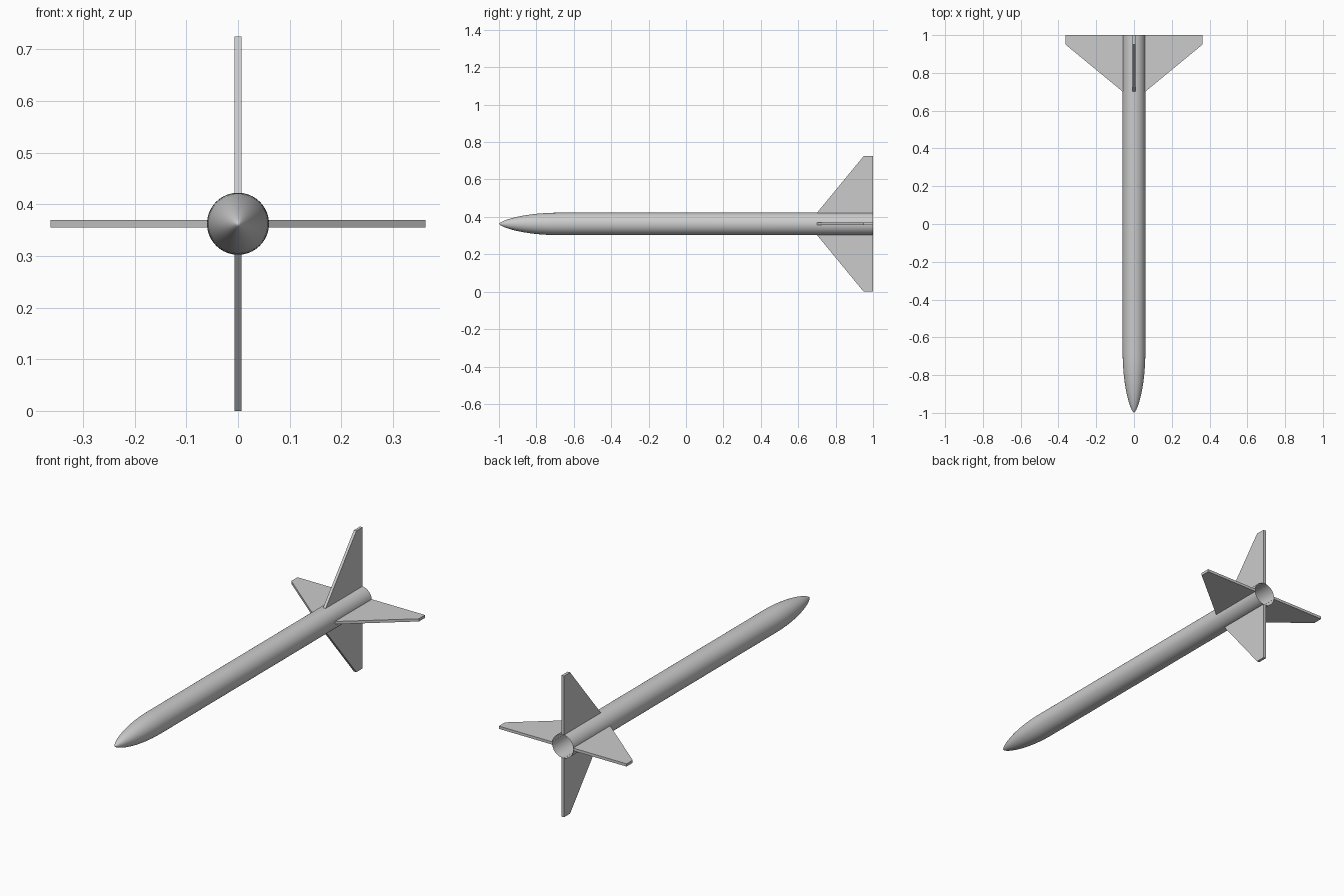
import bpy, bmesh, math
from mathutils import Matrix, Vector

if "Cube" in bpy.data.objects:
    bpy.data.objects.remove(bpy.data.objects["Cube"])

AXIS_Z = 0.3625   # height of the rocket axis
R = 0.06          # body radius
SIDES = 64


def finish(name, bm):
    mesh = bpy.data.meshes.new(name)
    bm.to_mesh(mesh)
    bm.free()
    obj = bpy.data.objects.new(name, mesh)
    bpy.context.collection.objects.link(obj)
    obj.location.z = AXIS_Z
    return obj


def lathe(name, profile):
    """Revolve (radius, y) points around the y axis."""
    bm = bmesh.new()
    verts = [bm.verts.new((r, y, 0)) for r, y in profile]
    edges = [bm.edges.new(p) for p in zip(verts, verts[1:])]
    bmesh.ops.spin(bm, geom=verts + edges, cent=(0, 0, 0), axis=(0, 1, 0),
                   angle=2 * math.pi, steps=SIDES, use_merge=True)
    bmesh.ops.remove_doubles(bm, verts=bm.verts, dist=1e-5)
    bmesh.ops.recalc_face_normals(bm, faces=bm.faces)
    for f in bm.faces:
        f.smooth = True
    # the body is an open shell, so make sure its faces point outwards
    f = max(bm.faces, key=lambda f: f.calc_area())
    c = f.calc_center_median()
    if f.normal.dot(Vector((c.x, 0, c.z))) < 0:
        bmesh.ops.reverse_faces(bm, faces=bm.faces)
    return finish(name, bm)


# Rounded nose running into a straight tube that is open at the tail
nose = []
for i in range(17):
    t = (i / 16) ** 1.5
    nose.append((R * (1 - (1 - t) ** 2) ** 0.7, -1 + 0.32 * t))
lathe("body_tube", nose + [(R, 1.0)])

# Four tapered tail fins
outline = [(R - 0.001, 0.70), (0.3625, 0.95), (0.3625, 1.0), (R - 0.001, 1.0)]
T = 0.014
for k, side in enumerate(("right", "upper", "left", "lower")):
    bm = bmesh.new()
    face = bm.faces.new([bm.verts.new((x, y, -T / 2)) for x, y in outline])
    ext = bmesh.ops.extrude_face_region(bm, geom=[face])
    bmesh.ops.translate(bm, vec=(0, 0, T),
                        verts=[v for v in ext["geom"] if isinstance(v, bmesh.types.BMVert)])
    bmesh.ops.recalc_face_normals(bm, faces=bm.faces)
    bmesh.ops.rotate(bm, verts=bm.verts, cent=(0, 0, 0),
                     matrix=Matrix.Rotation(-k * math.pi / 2, 3, 'Y'))
    finish(side + "_fin", bm)
